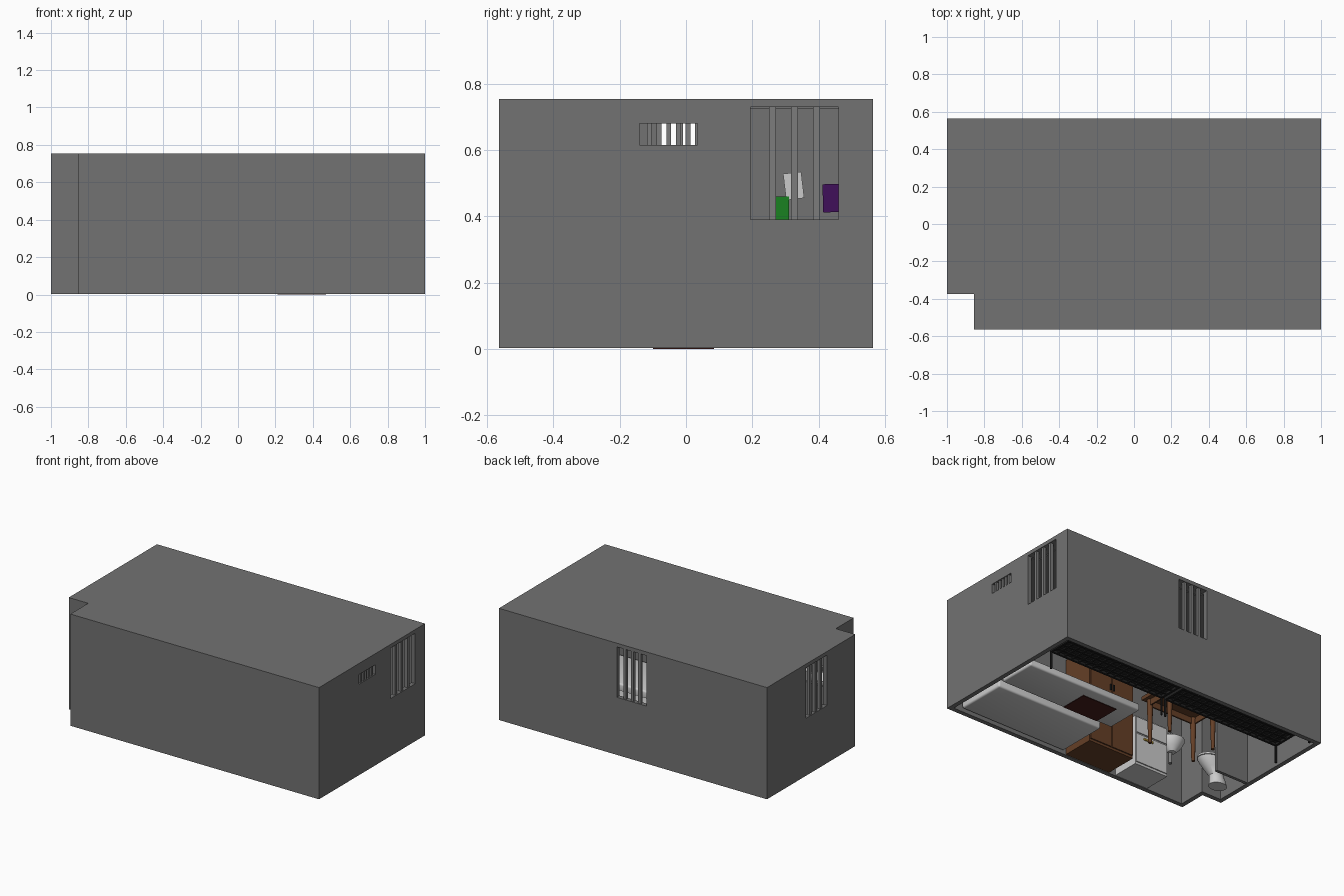
import bpy, bmesh, math
from mathutils import Matrix, Vector

if "Cube" in bpy.data.objects:
    bpy.data.objects.remove(bpy.data.objects["Cube"])


def mat(name, r, g, b):
    m = bpy.data.materials.new(name)
    m.diffuse_color = (r, g, b, 1)
    m.use_nodes = True
    m.node_tree.nodes["Principled BSDF"].inputs["Base Color"].default_value = m.diffuse_color
    return m


WALL = mat("concrete", .17, .17, .17)
WHITE = mat("white", .75, .75, .75)
WOOD = mat("wood", .13, .05, .02)
DARK = mat("dark_metal", .015, .015, .015)
RED = mat("dark_red", .06, .012, .01)
GOLD = mat("gold", .7, .45, .05)
STEEL = mat("steel", .2, .2, .2)


def finish(name, bm, m):
    me = bpy.data.meshes.new(name)
    bmesh.ops.recalc_face_normals(bm, faces=bm.faces)
    bm.to_mesh(me)
    bm.free()
    ob = bpy.data.objects.new(name, me)
    bpy.context.collection.objects.link(ob)
    if m:
        me.materials.append(m)
    return ob


def add_box(bm, x0, x1, y0, y1, z0, z1):
    mx = Matrix.Translation(((x0 + x1) / 2, (y0 + y1) / 2, (z0 + z1) / 2))
    mx = mx @ Matrix.Diagonal((x1 - x0, y1 - y0, z1 - z0, 1))
    bmesh.ops.create_cube(bm, size=1, matrix=mx)


def boxes(name, m, *dims, bevel=0):
    bm = bmesh.new()
    for d in dims:
        add_box(bm, *d)
    if bevel:
        bmesh.ops.bevel(bm, geom=bm.edges[:], offset=bevel, segments=3,
                        affect='EDGES', profile=.5)
    ob = finish(name, bm, m)
    if bevel:
        smooth(ob)
    return ob


def smooth(ob):
    bpy.ops.object.select_all(action='DESELECT')
    ob.select_set(True)
    bpy.context.view_layer.objects.active = ob
    bpy.ops.object.shade_smooth_by_angle(angle=math.radians(40))


def prism(name, pts, z0, z1, m=None):
    bm = bmesh.new()
    f = bm.faces.new([bm.verts.new((x, y, z0)) for x, y in pts])
    r = bmesh.ops.extrude_face_region(bm, geom=[f])
    bmesh.ops.translate(bm, vec=(0, 0, z1 - z0),
                        verts=[v for v in r['geom'] if isinstance(v, bmesh.types.BMVert)])
    return finish(name, bm, m)


def cut(ob, cutter):
    mod = ob.modifiers.new("cut", 'BOOLEAN')
    mod.operation, mod.solver, mod.object = 'DIFFERENCE', 'EXACT', cutter
    bpy.context.view_layer.objects.active = ob
    bpy.ops.object.modifier_apply(modifier=mod.name)
    bpy.data.objects.remove(cutter)


def loft(name, rings, m, n=32):
    """Stacked ellipses: (cx, cy, z, rx, ry)."""
    bm = bmesh.new()
    loops = [[bm.verts.new((cx + rx * math.cos(2 * math.pi * i / n),
                            cy + ry * math.sin(2 * math.pi * i / n), z)) for i in range(n)]
             for cx, cy, z, rx, ry in rings]
    for a, b in zip(loops, loops[1:]):
        for i in range(n):
            bm.faces.new((a[i], a[(i + 1) % n], b[(i + 1) % n], b[i]))
    bm.faces.new(loops[0])
    bm.faces.new(loops[-1])
    ob = finish(name, bm, m)
    smooth(ob)
    return ob


# Cell shell, open underneath, with a notched corner
H, T = .755, .03


def outline(t):
    return [(-.855 + t, -.565 + t), (1 - t, -.565 + t), (1 - t, .565 - t),
            (-1 + t, .565 - t), (-1 + t, -.375 + t), (-.855 + t, -.375 + t)]


shell = prism("cell_walls", outline(0), 0.002, H, WALL)
cut(shell, prism("hollow", outline(T), -.1, H - T))

# Window and vent openings with upright bars
Z0, Z1 = .39, .73
openings = [("right_window", 'x', 1, .195, .46, Z0, Z1, 3, .02),
            ("right_vent", 'x', 1, -.14, .035, .615, .68, 5, .014),
            ("left_window", 'x', -1, -.075, .15, Z0, Z1, 3, .02),
            ("back_window", 'y', .565, -.10, .12, Z0, Z1, 3, .02)]
for name, axis, w, a, b, z0, z1, n, bw in openings:
    def span(lo, hi, half, c, zl, zh):
        return (c - half, c + half, lo, hi, zl, zh) if axis == 'x' else (lo, hi, c - half, c + half, zl, zh)
    cut(shell, boxes("cutter", None, span(a, b, .08, w, z0, z1)))
    c = w - math.copysign(T / 2, w)
    mids = [a + (b - a) * (i + 1) / (n + 1) for i in range(n)]
    boxes(name + "_bars", STEEL,
          *[span(y - bw / 2, y + bw / 2, .01, c, z0, z1) for y in mids])

# Two mattresses and a thin mat on the floor
boxes("front_mattress", WHITE, (.12, .92, -.52, -.17, .012, .07), bevel=.012)
boxes("middle_mattress", WHITE, (.08, .94, -.12, .15, .012, .06), bevel=.012)
boxes("floor_mat", RED, (.21, .47, -.1, .085, 0, .004))

# Two low metal beds along the back wall, mesh base on legs
for k, x0 in enumerate((-.95, -.05)):
    x1, y0, y1, z = x0 + .88, .2, .525, .12
    parts = [(x0, x1, y, y + .014, z, z + .02) for y in (y0, y1 - .014)]
    parts += [(x, x + .014, y0, y1, z, z + .02) for x in (x0, x1 - .014)]
    parts += [(x, x + .01, y, y + .01, .004, z) for x in (x0, x1 - .01) for y in (y0, y1 - .01)]
    parts += [(x0 + .88 * i / 16 - .006, x0 + .88 * i / 16 + .006, y0, y1, z + .005, z + .013)
              for i in range(1, 16)]
    parts += [(x0, x1, y0 + .325 * i / 6 - .006, y0 + .325 * i / 6 + .006, z + .004, z + .012)
              for i in range(1, 6)]
    boxes(f"bed_frame_{k}", DARK, *parts)
    boxes(f"bed_pad_{k}", DARK, (x0 + .01, x1 - .01, y0 + .01, y1 - .01, z + .016, z + .04))

# Wardrobe
boxes("wardrobe", WOOD, (-.25, .09, -.533, -.31, .004, .66))
boxes("wardrobe_doors", WOOD, (-.245, -.083, -.31, -.302, .02, .65), (-.077, .085, -.31, -.302, .02, .65))
boxes("wardrobe_handles", DARK, (-.095, -.088, -.302, -.292, .41, .45), (-.072, -.065, -.302, -.292, .41, .45))

# White cabinet with gold pull
boxes("cabinet", WHITE, (-.55, -.30, -.533, -.345, .004, .34))
boxes("cabinet_fronts", WHITE, (-.545, -.305, -.345, -.338, .02, .215), (-.545, -.305, -.345, -.338, .225, .33))
boxes("cabinet_pull", GOLD, (-.43, -.36, -.338, -.328, .185, .195))

# Table with tapered legs
boxes("table_top", WOOD, (-.59, -.17, -.13, .12, .30, .325))
boxes("table_apron", WOOD, (-.56, -.20, -.105, -.095, .26, .30), (-.56, -.20, .08, .09, .26, .30),
      (-.56, -.55, -.105, .09, .26, .30), (-.21, -.20, -.105, .09, .26, .30))
for i, x in enumerate((-.55, -.21)):
    for j, y in enumerate((-.10, .085)):
        bm = bmesh.new()
        bmesh.ops.create_cone(bm, cap_ends=True, segments=12, radius1=.011, radius2=.02, depth=.296,
                              matrix=Matrix.Translation((x, y, .152)))
        smooth(finish(f"table_leg_{i}{j}", bm, WOOD))

# Toilet against the left wall, and a screen beside it
TY = -.24
loft("toilet_bowl", [(-.86, TY, .004, .06, .05), (-.86, TY, .03, .055, .045), (-.85, TY, .07, .045, .04),
                     (-.83, TY, .11, .065, .055), (-.815, TY, .15, .088, .068), (-.81, TY, .165, .092, .072),
                     (-.81, TY, .165, .07, .052), (-.82, TY, .12, .04, .035)], WHITE)
loft("toilet_seat", [(-.81, TY, .168, .095, .075), (-.81, TY, .18, .095, .075),
                     (-.81, TY, .184, .088, .068)], WHITE)
boxes("toilet_tank", WHITE, (-.968, -.90, TY - .075, TY + .075, .15, .29), bevel=.01)
boxes("toilet_screen", WALL, (-.97, -.73, -.11, -.09, .004, .5))

# Sink on the front wall
loft("sink_basin", [(-.68, -.455, .27, .025, .025), (-.68, -.455, .30, .055, .05), (-.68, -.455, .345, .08, .075),
                    (-.68, -.455, .355, .08, .075), (-.68, -.455, .355, .068, .062),
                    (-.68, -.455, .31, .03, .03)], WHITE)
loft("sink_pipe", [(-.68, -.47, .2, .012, .012), (-.68, -.47, .28, .012, .012)], STEEL)
boxes("sink_tap", STEEL, (-.688, -.672, -.535, -.46, .40, .412), (-.688, -.672, -.472, -.46, .385, .40))

# Papers pinned on the left wall
for name, y, z, w, h, tilt, col in [("green_paper", .288, .425, .045, .07, 0, (.01, .22, .015)),
                                    ("white_paper", .325, .492, .055, .08, .12, (.6, .6, .6)),
                                    ("purple_paper", .437, .455, .048, .085, .03, (.05, .005, .10))]:
    p = boxes(name, mat(name, *col), (-.002, .002, -w / 2, w / 2, -h / 2, h / 2))
    p.location = (-.967, y, z)
    p.rotation_euler.x = tilt
